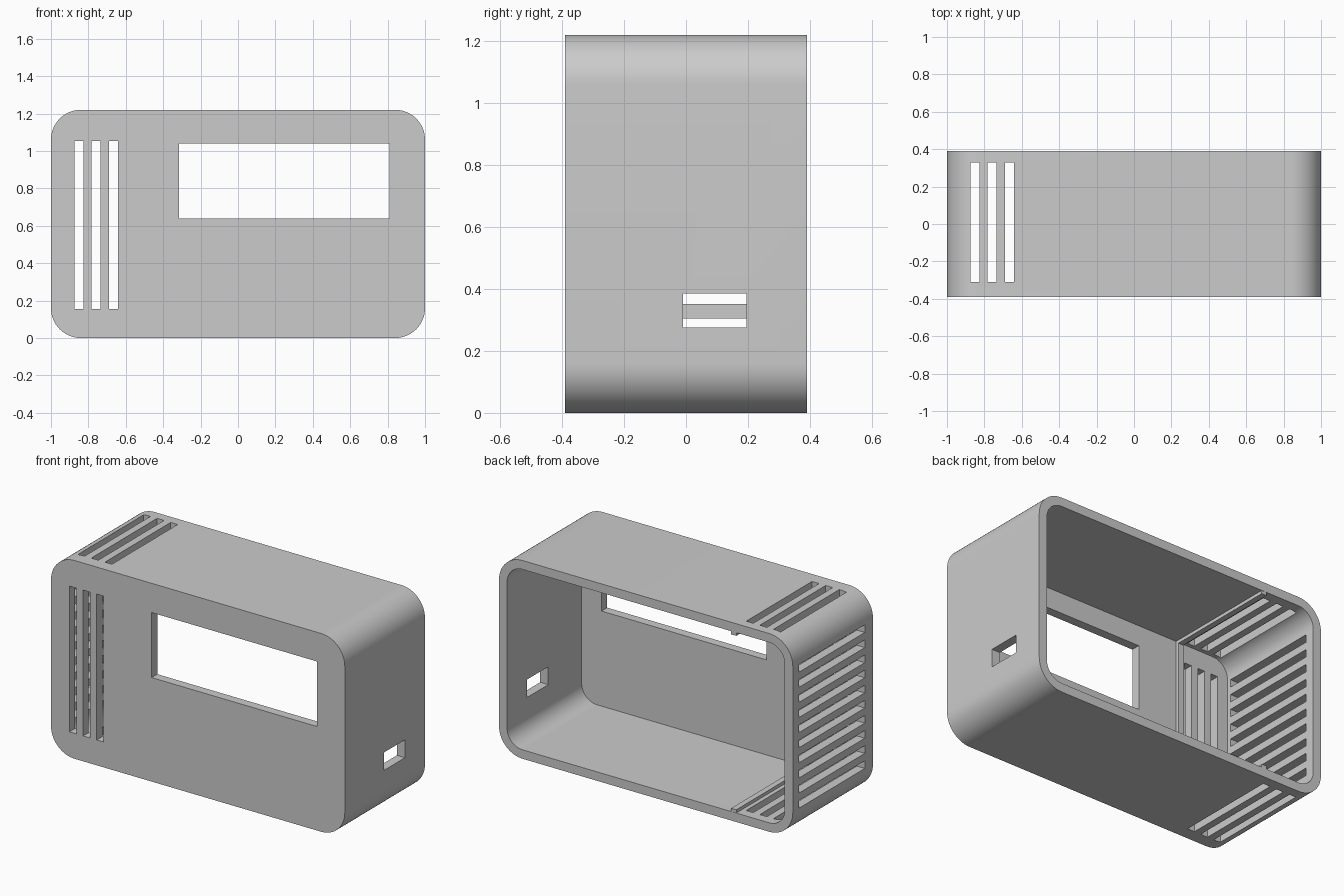
import bpy, bmesh
from math import sin, cos, pi
from mathutils import Matrix, Vector

if "Cube" in bpy.data.objects:
    bpy.data.objects.remove(bpy.data.objects["Cube"])

W, D, H = 2.0, 0.78, 1.22      # outer size
T, R = 0.055, 0.16             # wall thickness, corner radius

grey = bpy.data.materials.new("matte grey")
grey.use_nodes = True
colour = (0.6, 0.6, 0.6, 1)
grey.diffuse_color = colour
grey.node_tree.nodes["Principled BSDF"].inputs["Base Color"].default_value = colour


def finish(name, bm):
    bmesh.ops.recalc_face_normals(bm, faces=bm.faces)
    mesh = bpy.data.meshes.new(name)
    bm.to_mesh(mesh)
    bm.free()
    mesh.materials.append(grey)
    obj = bpy.data.objects.new(name, mesh)
    bpy.context.collection.objects.link(obj)
    return obj


def add_box(bm, x, y, z):
    size = [b - a for a, b in (x, y, z)]
    mid = Vector([(a + b) / 2 for a, b in (x, y, z)])
    bmesh.ops.create_cube(bm, size=1, matrix=Matrix.Translation(mid) @ Matrix.Diagonal((*size, 1)))


def rounded_block(name, inset, y0, y1, steps=16):
    """Rounded rectangle in x and z, extruded along y."""
    bm = bmesh.new()
    r = R - inset
    cx, cz = W / 2 - R, H / 2 - R
    verts = []
    for q, (sx, sz) in enumerate([(1, 1), (-1, 1), (-1, -1), (1, -1)]):
        for i in range(steps + 1):
            a = (q + i / steps) * pi / 2
            verts.append(bm.verts.new((sx * cx + r * cos(a), y0, H / 2 + sz * cz + r * sin(a))))
    face = bm.faces.new(verts)
    out = bmesh.ops.extrude_face_region(bm, geom=[face])["geom"]
    moved = [v for v in out if isinstance(v, bmesh.types.BMVert)]
    bmesh.ops.translate(bm, verts=moved, vec=(0, y1 - y0, 0))
    return finish(name, bm)


def cut(target, cutter):
    mod = target.modifiers.new("cut", 'BOOLEAN')
    mod.operation, mod.solver, mod.object = 'DIFFERENCE', 'EXACT', cutter
    bpy.context.view_layer.objects.active = target
    bpy.ops.object.modifier_apply(modifier=mod.name)
    bpy.data.objects.remove(cutter)


# Hollow case, open at the back
case = rounded_block("case_shell", 0, -D / 2, D / 2)
cut(case, rounded_block("cavity_cutter", T, -D / 2 + T, D))

# Openings
bm = bmesh.new()
front, depth = (-0.5, -0.32), (-0.31, 0.33)
add_box(bm, (-0.315, 0.81), front, (0.64, 1.04))            # screen window
add_box(bm, (0.9, 1.1), (-0.01, 0.195), (0.275, 0.385))     # side port
for i in range(3):
    x = (-0.875 + i * 0.093, -0.827 + i * 0.093)
    add_box(bm, x, front, (0.156, 1.053))                   # front vents
    add_box(bm, x, depth, (1.1, 1.3))                       # top vents
    add_box(bm, x, depth, (-0.1, 0.12))                     # bottom vents
for i in range(10):
    z = 0.165 + i * 0.093
    add_box(bm, (-1.1, -0.91), depth, (z, z + 0.047))       # side vents
cut(case, finish("opening_cutter", bm))

# Low rib round the inside that marks off the vented bay
bm = bmesh.new()
rib_x, h = (-0.615, -0.58), T + 0.02
add_box(bm, rib_x, (-D / 2 + 0.03, -D / 2 + h), (0.03, H - 0.03))
for z in ((0.03, h), (H - h, H - 0.03)):
    add_box(bm, rib_x, (-D / 2 + 0.03, D / 2 - 0.001), z)
finish("divider_rib", bm)

bpy.ops.object.select_all(action='DESELECT')
case.select_set(True)
bpy.context.view_layer.objects.active = case
bpy.ops.object.shade_smooth_by_angle(angle=pi / 6)
